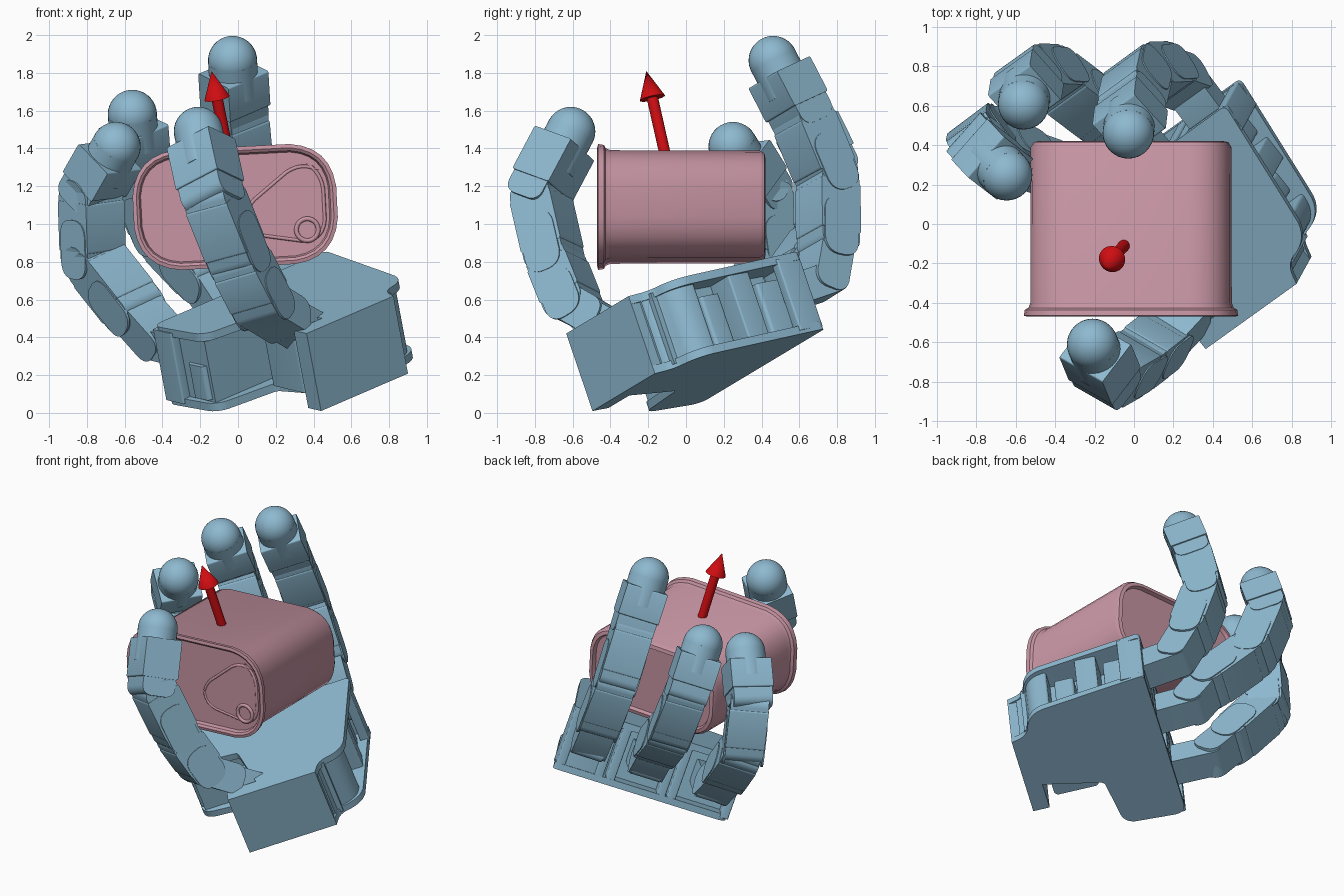
import bpy, bmesh
from math import cos, sin, pi, radians
from mathutils import Vector as V, Matrix

if "Cube" in bpy.data.objects:
    bpy.data.objects.remove(bpy.data.objects["Cube"])


def material(name, rgb):
    m = bpy.data.materials.new(name)
    m.use_nodes = True
    m.diffuse_color = (*rgb, 1)
    m.node_tree.nodes["Principled BSDF"].inputs["Base Color"].default_value = (*rgb, 1)
    return m


BLUE = material("steel_blue", (0.27, 0.485, 0.63))
PINK = material("dusty_pink", (0.57, 0.30, 0.37))
RED = material("bright_red", (0.62, 0.004, 0.006))
made = []


def finish(name, bm, mat, matrix=Matrix()):
    bmesh.ops.recalc_face_normals(bm, faces=bm.faces)
    me = bpy.data.meshes.new(name)
    bm.to_mesh(me)
    bm.free()
    me.materials.append(mat)
    ob = bpy.data.objects.new(name, me)
    ob.matrix_world = matrix
    bpy.context.collection.objects.link(ob)
    made.append(ob)
    return ob


def frame(origin, a, b, c):
    m = Matrix((a, b, c)).transposed().to_4x4()
    m.translation = origin
    return m


def fillet(points, steps=6):
    """Round the corners of a closed outline of (x, y, radius)."""
    out = []
    for i, (x, y, r) in enumerate(points):
        p = V((x, y))
        if r == 0:
            out.append(p)
            continue
        prev, nxt = V(points[i - 1][:2]), V(points[(i + 1) % len(points)][:2])
        a, b = p + (prev - p).normalized() * r, p + (nxt - p).normalized() * r
        for k in range(steps + 1):
            t = k / steps
            out.append(a * (1 - t) ** 2 + p * 1.6 * t * (1 - t) + (a + b) * 0.2 * t * (1 - t) + b * t * t)
    return out


def rect(x0, x1, y0, y1, r=0.0):
    return fillet([(x0, y0, r), (x1, y0, r), (x1, y1, r), (x0, y1, r)])


def loft(name, rings, mat, matrix=Matrix()):
    """Skin a stack of (outline, height) rings and close both ends."""
    bm = bmesh.new()
    loops = [[bm.verts.new((p.x, p.y, h)) for p in pts] for pts, h in rings]
    for lo, hi in zip(loops, loops[1:]):
        for i in range(len(lo)):
            bm.faces.new((lo[i - 1], lo[i], hi[i], hi[i - 1]))
    bm.faces.new(loops[0][::-1])
    bm.faces.new(loops[-1])
    return finish(name, bm, mat, matrix)


def prism(name, outline, z0, z1, mat, matrix):
    return loft(name, [(outline, z0), (outline, z1)], mat, matrix)


def rod(name, p, q, r1, r2, mat, sides=28):
    bm = bmesh.new()
    d = q - p
    bmesh.ops.create_cone(bm, cap_ends=True, segments=sides, radius1=r1, radius2=r2, depth=d.length)
    m = Matrix.Translation((p + q) / 2) @ d.to_track_quat('Z', 'Y').to_matrix().to_4x4()
    return finish(name, bm, mat, m)


def ball(name, p, r, mat):
    bm = bmesh.new()
    bmesh.ops.create_uvsphere(bm, u_segments=32, v_segments=18, radius=r)
    return finish(name, bm, mat, Matrix.Translation(p))


# Palm frame: u across the knuckles, l towards the fingers, n out of the palm
U = V((0.766, 0.55, 0.33)).normalized()
N = V((-0.18, -0.32, 0.93))
N = (N - U * N.dot(U)).normalized()
L = N.cross(U)
PALM = frame(V((0.44, -0.495, 0.01)), U, L, N)
T = 0.44

# Palm: two plates with a thumb notch, a core between them, solid wrist end
plate = fillet([(0, 0, 0), (0.6, 0, 0), (0.63, 0.11, 0.05), (0.8, 0.16, 0.09), (0.82, 0.3, 0.05),
                (0.9, 0.956, 0.03), (-0.3, 0.956, 0.07), (-0.27, 0.55, 0.07),
                (0.1, 0.5, 0.02), (0.2, 0.11, 0), (0, 0.11, 0)])
prism("back_plate", plate, 0, 0.045, BLUE, PALM)
prism("palm_plate", plate, T - 0.045, T, BLUE, PALM)
prism("wrist_block", rect(0, 0.6, 0, 0.11), 0.001, T - 0.001, BLUE, PALM)
prism("palm_core", rect(0.2, 0.66, 0.1, 0.86), 0.02, T - 0.02, BLUE, PALM)
prism("thumb_side_core", rect(-0.25, 0.3, 0.58, 0.86), 0.02, T - 0.02, BLUE, PALM)
prism("thumb_side_cover", rect(-0.275, -0.2, 0.6, 0.74, 0.03), 0.06, 0.25, BLUE, PALM)
wrist_wall = fillet([(0.55, 0.05, 0), (0.61, 0.06, 0), (0.625, 0.12, 0.05), (0.77, 0.17, 0.07),
                     (0.79, 0.3, 0.02), (0.55, 0.3, 0)])
prism("wrist_side_wall", wrist_wall, 0.02, T - 0.02, BLUE, PALM)
for l0, l1, reach in ((0.5, 0.64, 0.83), (0.89, 0.95, 0.88)):
    prism("side_rib", rect(0.6, reach, l0, l1, 0.01), 0.02, T - 0.02, BLUE, PALM)
for l0, l1, reach in ((0.34, 0.47, 0.75), (0.68, 0.86, 0.81)):
    prism("side_motor", rect(0.6, reach, l0, l1, 0.02), 0.03, 0.33, BLUE, PALM)
prism("thumb_motor", rect(0.04, 0.26, 0.16, 0.46, 0.03), 0.06, 0.36, BLUE, PALM)
for u in (-0.27, 0.1, 0.17, 0.52, 0.6, 0.86):
    prism("knuckle_wall", rect(u - 0.03, u + 0.03, 0.8, 0.955, 0.01), 0.02, T - 0.02, BLUE, PALM)


def link_frame(p, q, axis):
    d = (q - p).normalized()
    w = (axis - d * axis.dot(d)).normalized()
    return frame(p, d, w.cross(d), w), (q - p).length


def digit(name, pts, axis):
    """Hinged links along pts, ending in a domed tip at the last point."""
    # stub leaving the palm, then the knuckle
    m, n = link_frame(pts[0], pts[1], axis)
    prism(name + "_stub", rect(0, n + 0.09, -0.085, 0.085, 0.05), -0.1, 0.1, BLUE, m)
    m, n = link_frame(pts[1], pts[2], axis)
    prism(name + "_knuckle", rect(-0.06, n + 0.08, -0.1, 0.1, 0.07), -0.115, 0.115, BLUE, m)
    # two main links, each with side cheeks round its lower hinge
    for i, part in ((2, "_lower_link"), (3, "_middle_link")):
        m, n = link_frame(pts[i], pts[i + 1], axis)
        prism(name + part, rect(-0.06, n + 0.03, -0.12, 0.115, 0.06), -0.125, 0.125, BLUE, m)
        prism(name + part + "_shell", rect(0.04, n - 0.05, -0.125, 0.12, 0.015), -0.128, 0.128, BLUE, m)
        for s in (-1, 1):
            prism(name + part + "_cheek", rect(-0.1, n * 0.6, -0.105, 0.105, 0.08),
                  s * 0.12, s * 0.134, BLUE, m)
    # stepped end link
    m, n = link_frame(pts[4], pts[5], axis)
    prism(name + "_end_link", rect(-0.08, n - 0.1, -0.115, 0.115, 0.06), -0.13, 0.13, BLUE, m)
    prism(name + "_end_housing", rect(0.04, n - 0.07, -0.125, 0.125, 0.01), -0.138, 0.138, BLUE, m)
    rod(name + "_tip_shaft", pts[4].lerp(pts[5], 0.4), pts[5], 0.13, 0.13, BLUE, 32)
    ball(name + "_tip", pts[5], 0.13, BLUE)
    for p in pts[2:5]:
        rod(name + "_hinge", p - axis * 0.12, p + axis * 0.12, 0.1, 0.1, BLUE)


# Three fingers, given in the palm frame
fingers = {
    "outer_finger": [(0.73, 0.85, 0.25), (0.75, 1.15, 0.28), (0.76, 1.27, 0.48),
                     (0.77, 1.4, 0.83), (0.78, 1.36, 1.2), (0.78, 1.3, 1.51)],
    "middle_finger": [(0.35, 0.85, 0.25), (0.35, 1.16, 0.27), (0.35, 1.3, 0.44),
                      (0.35, 1.61, 0.65), (0.36, 1.75, 0.99), (0.36, 1.7, 1.29)],
    "inner_finger": [(-0.09, 0.85, 0.25), (-0.1, 1.18, 0.26), (-0.13, 1.33, 0.42),
                     (-0.14, 1.59, 0.67), (-0.06, 1.61, 1.02), (0.04, 1.45, 1.26)],
}
for name, pts in fingers.items():
    digit(name, [PALM @ V(p) for p in pts], U)

# Thumb
thumb = [(0.42, -0.3, 0.4), (0.26, -0.46, 0.49), (0.13, -0.6, 0.57),
         (0.0, -0.7, 0.82), (-0.14, -0.78, 1.17), (-0.21, -0.61, 1.49)]
digit("thumb", [V(p) for p in thumb], V((0.8, -0.5, 0.3)).normalized())

# Can: height axis runs towards the front
tilt = radians(3)
CAN = frame(V((-0.015, 0, 1.09)), V((cos(tilt), 0, sin(tilt))), V((-sin(tilt), 0, cos(tilt))), V((0, -1, 0)))


def can_ring(grow):
    w, h = 0.505 + grow, 0.283 + grow
    return rect(-w, w, -h, h, 0.2 + grow)


profile = [(-0.09, -0.395), (-0.05, -0.395), (-0.04, -0.42), (-0.015, -0.415), (0, -0.39), (0.002, 0.4),
           (0.012, 0.425), (0.03, 0.435), (0.035, 0.465), (0.015, 0.47), (0.0, 0.46), (-0.008, 0.435), (-0.06, 0.435)]
loft("can", [(can_ring(g), y) for g, y in profile], PINK, CAN)


def wire(name, outline, r, height):
    """Closed raised bead on the can lid."""
    cu = bpy.data.curves.new(name, 'CURVE')
    cu.dimensions = '3D'
    cu.bevel_depth, cu.bevel_resolution = r, 2
    sp = cu.splines.new('POLY')
    sp.points.add(len(outline) - 1)
    for pt, p in zip(sp.points, outline):
        pt.co = (p.x, p.y, height, 1)
    sp.use_cyclic_u = True
    cu.materials.append(PINK)
    ob = bpy.data.objects.new(name, cu)
    ob.matrix_world = CAN
    bpy.context.collection.objects.link(ob)


# Lid panel, pull tab and its ring
tab = fillet([(0.04, -0.14, 0.1), (0.06, 0.0, 0.06), (0.36, 0.23, 0.1), (0.47, 0.16, 0.09), (0.47, -0.22, 0.13)])
wire("tab_bead", tab, 0.01, 0.436)
prism("tab_plate", tab, 0.43, 0.44, PINK, CAN)
ring = [V((0.375 + 0.058 * cos(a * pi / 12), -0.14 + 0.058 * sin(a * pi / 12))) for a in range(24)]
wire("tab_ring", ring, 0.012, 0.444)

# Arrow rising from the can
tip = V((-0.14, -0.21, 1.81))
back = V((0.08, 0.09, -0.4)).normalized()
rod("arrow_shaft", tip + back * 0.6, tip + back * 0.13, 0.03, 0.03, RED, 24)
rod("arrow_head", tip + back * 0.15, tip, 0.068, 0.0, RED, 24)

# Smooth the rounded parts, keep the edges crisp
bpy.ops.object.select_all(action='DESELECT')
for ob in made:
    ob.select_set(True)
bpy.context.view_layer.objects.active = made[0]
bpy.ops.object.shade_smooth_by_angle(angle=radians(35))
